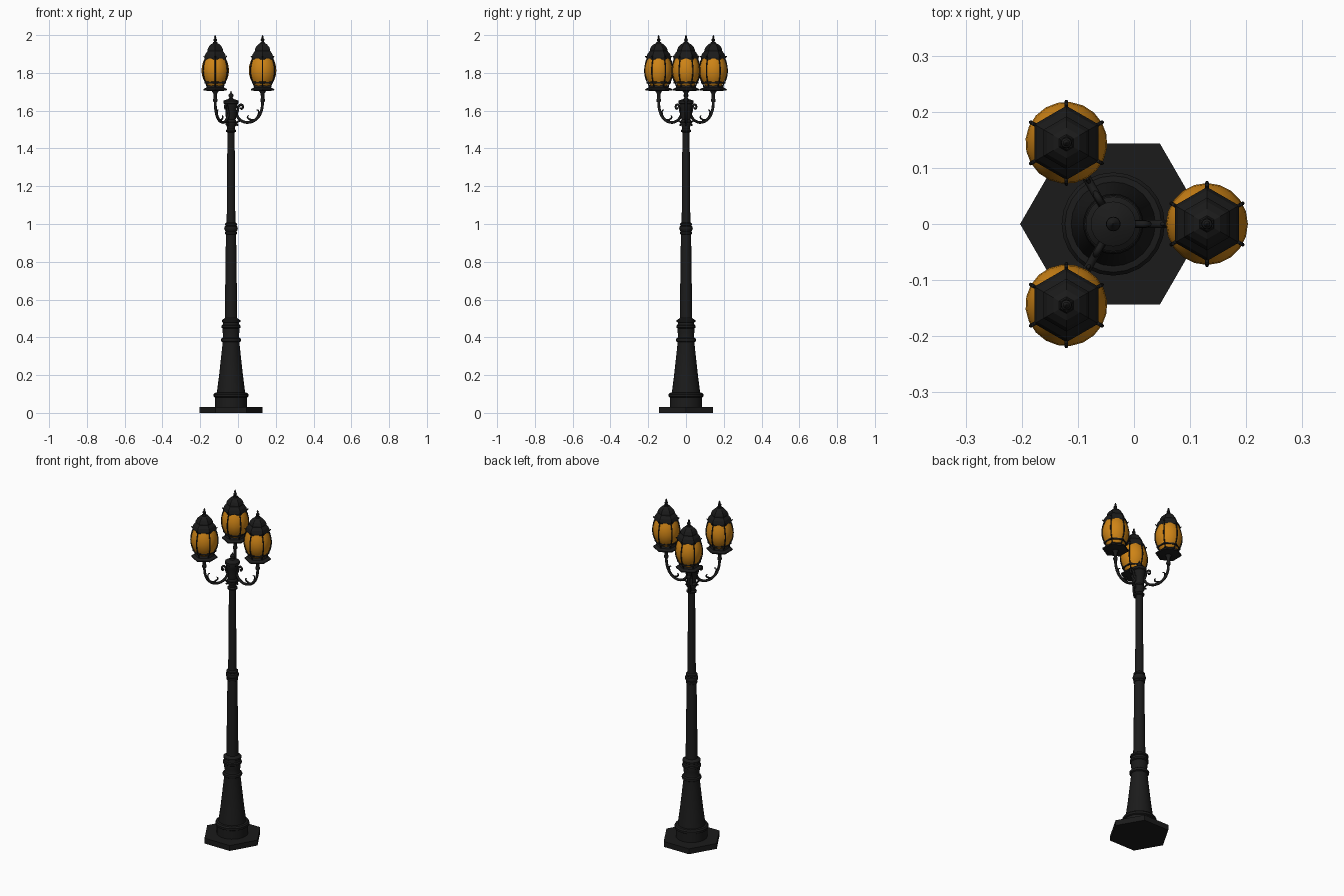
import bpy, bmesh
from math import sin, cos, pi, radians

CX = -0.037          # pole axis
REACH = 0.167        # lantern distance from the pole axis


def material(name, rgb):
    m = bpy.data.materials.new(name)
    m.diffuse_color = (*rgb, 1)
    return m


BLACK = material("black_iron", (0.011, 0.011, 0.011))
AMBER = material("amber_glass", (0.62, 0.23, 0.008))


def add(name, data, mat):
    data.materials.append(mat)
    ob = bpy.data.objects.new(name, data)
    bpy.context.collection.objects.link(ob)
    return ob


def lathe(name, profile, sides=24, phase=0.0, mat=BLACK, smooth=True):
    """Closed solid of revolution from (radius, z) points."""
    bm = bmesh.new()
    rings = [[bm.verts.new((r * cos(phase + 2 * pi * i / sides),
                            r * sin(phase + 2 * pi * i / sides), z))
              for i in range(sides)] for r, z in profile]
    for a, b in zip(rings, rings[1:]):
        for i in range(sides):
            j = (i + 1) % sides
            bm.faces.new((a[i], a[j], b[j], b[i]))
    bm.faces.new(rings[0][::-1])
    bm.faces.new(rings[-1])
    me = bpy.data.meshes.new(name)
    bm.to_mesh(me)
    bm.free()
    if smooth:
        for p in me.polygons:
            p.use_smooth = True
        me.set_sharp_from_angle(angle=radians(32))
    return add(name, me, mat)


def rod(name, pts, depth, radii=None):
    """Round bar through (r, z) points in the radial plane."""
    cu = bpy.data.curves.new(name, 'CURVE')
    cu.dimensions = '3D'
    cu.bevel_depth = depth
    cu.bevel_resolution = 2
    cu.resolution_u = 5
    cu.use_fill_caps = True
    sp = cu.splines.new('BEZIER')
    sp.bezier_points.add(len(pts) - 1)
    for i, (bp, (r, z)) in enumerate(zip(sp.bezier_points, pts)):
        bp.co = (r, 0, z)
        bp.handle_left_type = bp.handle_right_type = 'AUTO'
        bp.radius = radii[i] if radii else 1
    return add(name, cu, BLACK)


def place(ob, x, y, turn=0.0):
    ob.location = (x, y, 0)
    ob.rotation_euler = (0, 0, turn)


# base and pole
place(lathe("base_slab", [(0.166, 0), (0.166, 0.032)], 6, smooth=False), CX, 0)
place(lathe("plinth", [(0.085, 0.03), (0.085, 0.082), (0.092, 0.086), (0.092, 0.098),
                       (0.086, 0.106), (0.074, 0.108)]), CX, 0)
place(lathe("tapered_foot", [(0.076, 0.1), (0.063, 0.2), (0.045, 0.365), (0.045, 0.375),
                             (0.052, 0.379), (0.054, 0.386), (0.052, 0.393), (0.044, 0.398),
                             (0.041, 0.41), (0.045, 0.43), (0.045, 0.448), (0.051, 0.452),
                             (0.051, 0.462), (0.044, 0.466), (0.043, 0.478), (0.049, 0.482),
                             (0.049, 0.491), (0.04, 0.497), (0.032, 0.502)]), CX, 0)
place(lathe("lower_shaft", [(0.033, 0.49), (0.027, 0.945), (0.031, 0.948), (0.031, 0.957),
                            (0.028, 0.961), (0.034, 0.968), (0.036, 0.977), (0.034, 0.986),
                            (0.028, 0.991), (0.031, 0.994), (0.031, 1.002), (0.024, 1.008)]), CX, 0)
place(lathe("upper_shaft", [(0.023, 1.0), (0.019, 1.485), (0.027, 1.489), (0.028, 1.496),
                            (0.021, 1.503), (0.022, 1.515), (0.028, 1.525), (0.028, 1.535)]), CX, 0)
place(lathe("arm_hub", [(0.023, 1.525), (0.03, 1.54), (0.024, 1.552), (0.029, 1.575),
                        (0.029, 1.612), (0.034, 1.622), (0.034, 1.634), (0.04, 1.638),
                        (0.04, 1.652), (0.03, 1.657), (0.013, 1.662), (0.009, 1.668),
                        (0.013, 1.678), (0.012, 1.685), (0.006, 1.692), (0.001, 1.704)]), CX, 0)

# three arms with lanterns
for k in range(3):
    turn = k * 2 * pi / 3
    x, y = CX + REACH * cos(turn), REACH * sin(turn)

    # arm, scrolls and leaf curls
    place(rod(f"arm_{k}", [(0.024, 1.6), (0.034, 1.568), (0.06, 1.544), (0.098, 1.539),
                           (0.135, 1.557), (0.158, 1.592), (0.167, 1.64), (0.167, 1.715)],
              0.0075), CX, 0, turn)
    place(rod(f"hub_scroll_{k}", [(0.025, 1.575), (0.036, 1.6), (0.042, 1.624), (0.055, 1.632),
                                  (0.063, 1.62), (0.056, 1.609), (0.051, 1.617)],
              0.006, [1, 1, 1, 1, .9, .8, .7]), CX, 0, turn)
    place(rod(f"lower_scroll_{k}", [(0.05, 1.548), (0.034, 1.54), (0.03, 1.527), (0.038, 1.522)],
              0.005), CX, 0, turn)
    place(rod(f"arm_leaf_{k}", [(0.125, 1.549), (0.102, 1.553), (0.087, 1.566), (0.093, 1.575)],
              0.005, [1, 1, .8, .5]), CX, 0, turn)
    place(rod(f"arm_spur_{k}", [(0.132, 1.556), (0.146, 1.586), (0.142, 1.603), (0.134, 1.604)],
              0.004, [1, 1, .8, .5]), CX, 0, turn)
    place(lathe(f"arm_socket_{k}", [(0.009, 1.645), (0.012, 1.65), (0.012, 1.66), (0.009, 1.665),
                                    (0.01, 1.69), (0.022, 1.71)], 16), x, y, turn)

    # lantern tray, lower band, glass and roof
    hexa = dict(sides=6, phase=pi / 6, smooth=False)
    place(lathe(f"lantern_tray_{k}", [(0.03, 1.703), (0.07, 1.707), (0.072, 1.714), (0.054, 1.722),
                                      (0.046, 1.737), (0.03, 1.738)], **hexa), x, y, turn)
    place(lathe(f"lantern_band_{k}", [(0.05, 1.745), (0.065, 1.745), (0.065, 1.753),
                                      (0.05, 1.755)], **hexa), x, y, turn)
    place(lathe(f"lantern_globe_{k}", [(0.04, 1.728), (0.053, 1.745), (0.064, 1.768), (0.071, 1.79),
                                       (0.073, 1.812), (0.071, 1.836), (0.064, 1.86),
                                       (0.054, 1.882)], 20, mat=AMBER), x, y, turn)
    place(lathe(f"lantern_roof_{k}", [(0.05, 1.872), (0.064, 1.872), (0.066, 1.882), (0.06, 1.9),
                                      (0.047, 1.916), (0.047, 1.923), (0.04, 1.938), (0.027, 1.951),
                                      (0.015, 1.957), (0.012, 1.964)], **hexa), x, y, turn)
    place(lathe(f"lantern_finial_{k}", [(0.012, 1.955), (0.006, 1.966), (0.01, 1.973),
                                        (0.009, 1.979), (0.004, 1.984), (0.006, 1.99),
                                        (0.001, 2.0)], 12), x, y, turn)

    # six ribs around each globe
    for i in range(6):
        rib = rod(f"lantern_rib_{k}_{i}", [(0.048, 1.72), (0.055, 1.742), (0.067, 1.768),
                                           (0.0735, 1.812), (0.067, 1.858), (0.062, 1.878),
                                           (0.07, 1.889)], 0.0033)
        place(rib, x, y, turn + pi / 6 + i * pi / 3)
